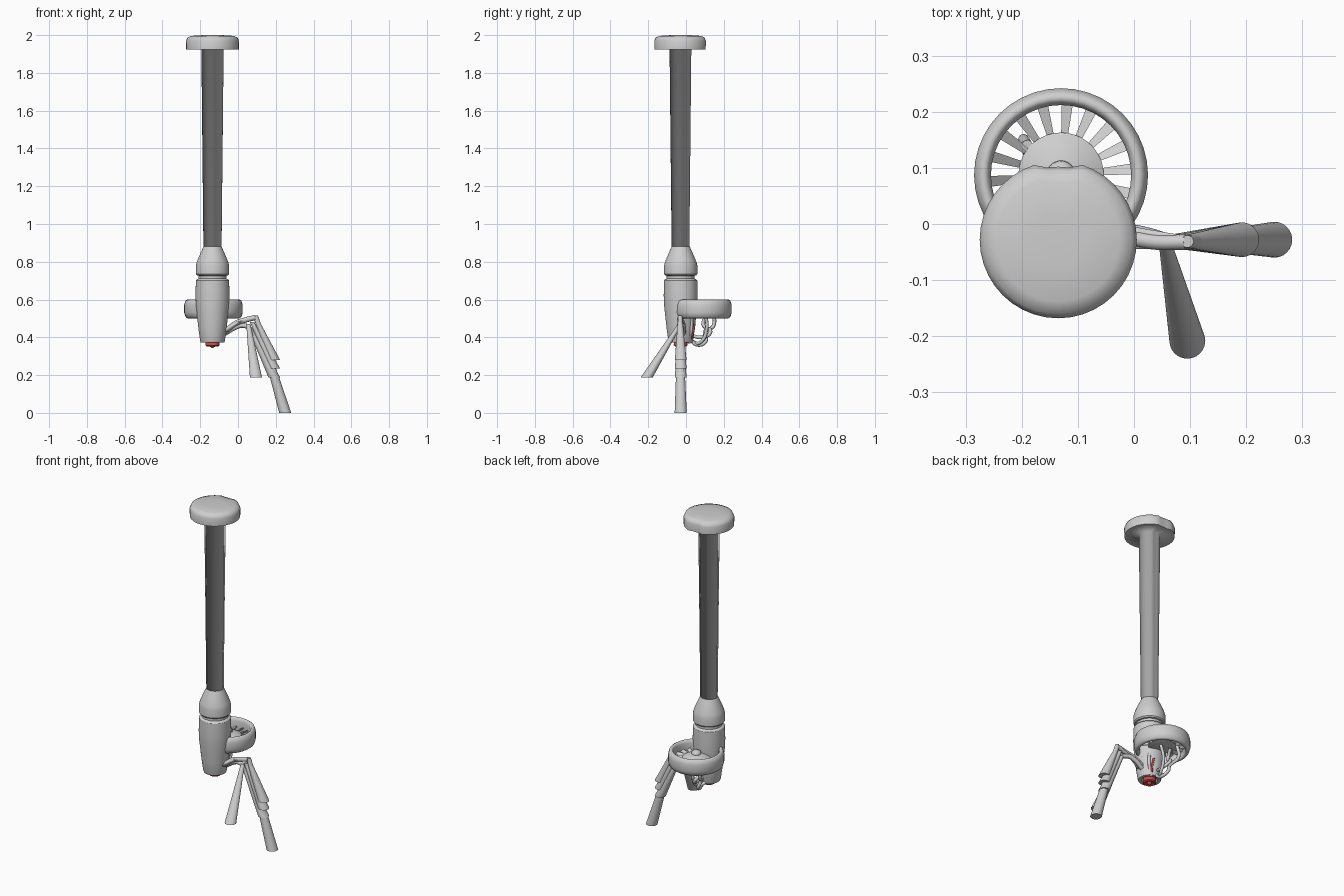
import bpy, bmesh
from math import pi, sin, cos
from mathutils import Vector

old = bpy.data.objects.get("Cube")
if old:
    bpy.data.objects.remove(old)


def material(name, rgb):
    m = bpy.data.materials.new(name)
    m.use_nodes = True
    m.diffuse_color = (*rgb, 1)
    m.node_tree.nodes["Principled BSDF"].inputs["Base Color"].default_value = (*rgb, 1)
    return m


GREY = material("light grey", (0.62, 0.62, 0.62))
RED = material("signal red", (0.6, 0.07, 0.07))
AXIS = (-0.135, -0.028)
WHEEL = (-0.13, 0.087)


def finish(bm, name, mat):
    bmesh.ops.recalc_face_normals(bm, faces=bm.faces)
    for f in bm.faces:
        f.smooth = True
    mesh = bpy.data.meshes.new(name)
    bm.to_mesh(mesh)
    bm.free()
    mesh.materials.append(mat)
    ob = bpy.data.objects.new(name, mesh)
    bpy.context.collection.objects.link(ob)
    return ob


def loft(name, rings, mat=GREY, sharp=(), closed=False, segs=40, dent=1.0):
    """Skin horizontal circles (x, y, z, radius); dent pulls in the rear seam."""
    bm = bmesh.new()
    loops = []
    for x, y, z, r in rings:
        loop = []
        for i in range(segs):
            a = 2 * pi * i / segs
            k = r * (dent if sin(a) > 0.98 else 1)
            loop.append(bm.verts.new((x + k * cos(a), y + k * sin(a), z)))
        loops.append(loop)
    pairs = list(zip(loops, loops[1:]))
    if closed:
        pairs.append((loops[-1], loops[0]))
    for a, b in pairs:
        for i in range(segs):
            j = (i + 1) % segs
            bm.faces.new((a[i], a[j], b[j], b[i]))
    if not closed:
        bm.faces.new(loops[0])
        bm.faces.new(loops[-1])
    for n in sharp:
        ring = set(loops[n])
        for e in bm.edges:
            if e.verts[0] in ring and e.verts[1] in ring:
                e.smooth = False
    return finish(bm, name, mat)


def lathe(name, centre, profile, **kw):
    return loft(name, [(*centre, z, r) for r, z in profile], **kw)


def pipe(name, points, radius, mat=GREY):
    """Smooth tube through points (x, y, z)."""
    cu = bpy.data.curves.new(name, "CURVE")
    cu.dimensions = "3D"
    cu.bevel_depth = radius
    cu.bevel_resolution = 2
    cu.resolution_u = 6
    cu.use_fill_caps = True
    sp = cu.splines.new("BEZIER")
    sp.bezier_points.add(len(points) - 1)
    for bp, p in zip(sp.bezier_points, points):
        bp.co = p
        bp.handle_left_type = bp.handle_right_type = "AUTO"
    cu.materials.append(mat)
    ob = bpy.data.objects.new(name, cu)
    bpy.context.collection.objects.link(ob)
    return ob


# Mast with its round cap, softly blended where they meet
lathe("mast_and_cap", AXIS, [
    (0.048, 0.87), (0.059, 1.925), (0.139, 1.925), (0.14, 1.97),
    (0.132, 1.988), (0.11, 1.996), (0.05, 2.0)], sharp=(2,), dent=0.93)

# Shoulder cone between mast and body
lathe("shoulder", AXIS, [
    (0.048, 0.88), (0.062, 0.85), (0.083, 0.80), (0.088, 0.78),
    (0.088, 0.735), (0.082, 0.728), (0.07, 0.725)], sharp=(0, 4, 5))
lathe("neck_ring", AXIS, [(0.074, 0.74), (0.074, 0.69)], sharp=(0, 1))

# Tapered main body
lathe("body", AXIS, [
    (0.07, 0.712), (0.084, 0.706), (0.088, 0.70), (0.09, 0.62), (0.087, 0.56),
    (0.075, 0.45), (0.066, 0.385), (0.062, 0.373), (0.045, 0.373), (0.04, 0.39)],
    sharp=(2, 7, 8))

# Red nozzle under the body
lathe("nozzle", AXIS, [(0.036, 0.39), (0.037, 0.358), (0.03, 0.352),
                       (0.02, 0.358)], mat=RED, sharp=(1, 2))
lathe("nozzle_tip", AXIS, [(0.016, 0.37), (0.012, 0.35), (0.004, 0.343)], mat=RED)

# Rear wheel: rim, hub and spokes
lathe("wheel_rim", WHEEL, [
    (0.125, 0.58), (0.13, 0.595), (0.138, 0.60), (0.148, 0.594), (0.155, 0.572),
    (0.155, 0.53), (0.148, 0.508), (0.136, 0.50), (0.128, 0.506), (0.125, 0.52)],
    closed=True)
lathe("wheel_hub", WHEEL, [
    (0.06, 0.53), (0.076, 0.535), (0.076, 0.552), (0.05, 0.566), (0.026, 0.572),
    (0.025, 0.584), (0.014, 0.592)], sharp=(1, 2, 4))

bm = bmesh.new()
COUNT = 18
for i in range(COUNT):
    a = 2 * pi * (i + 0.25) / COUNT
    out, side = Vector((cos(a), sin(a), 0)), Vector((-sin(a), cos(a), 0))
    ring = []
    for r, w in ((0.07, 0.006), (0.13, 0.01)):
        for s, z in ((-1, 0.552), (1, 0.542), (1, 0.534), (-1, 0.544)):
            ring.append(bm.verts.new(Vector((*WHEEL, z)) + out * r + side * w * s))
    for j in range(4):
        k = (j + 1) % 4
        bm.faces.new((ring[j], ring[k], ring[k + 4], ring[j + 4]))
    bm.faces.new(ring[:4])
    bm.faces.new(ring[4:])
spokes = finish(bm, "wheel_spokes", GREY)
for f in spokes.data.polygons:
    f.use_smooth = False

# Bent outlet arms on the side of the body
loft("upper_arm", [(-0.075, -0.028, 0.43, 0.028), (-0.05, -0.025, 0.45, 0.024),
                   (0.0, -0.025, 0.48, 0.02), (0.085, -0.032, 0.508, 0.012),
                   (0.1, -0.032, 0.51, 0.008)], segs=16)
pipe("upper_arm_tube", [(-0.07, -0.025, 0.43), (-0.01, -0.025, 0.475),
                        (0.04, -0.032, 0.492), (0.092, -0.032, 0.505)], 0.014)
pipe("lower_arm_tube", [(-0.07, -0.015, 0.42), (-0.02, -0.012, 0.45),
                        (0.02, -0.018, 0.463), (0.06, -0.03, 0.455)], 0.013)

# Flared outlets, each ending in a level cut
OUTLETS = (
    ("long_outlet", (0.095, -0.031, 0.515), (0.25, -0.028, 0.0), 0.032),
    ("top_outlet", (0.092, -0.031, 0.505), (0.192, -0.028, 0.28), 0.031),
    ("middle_outlet", (0.075, -0.031, 0.48), (0.192, -0.028, 0.235), 0.031),
    ("bottom_outlet", (0.06, -0.031, 0.455), (0.192, -0.028, 0.188), 0.031),
    ("front_outlet", (0.055, -0.032, 0.47), (0.095, -0.208, 0.188), 0.032))
for name, top, end, r in OUTLETS:
    loft(name, [(*top, 0.011), (*end, r)], sharp=(0, 1), segs=24)

# Tangled hoses below the wheel
pipe("outer_hose", [(-0.19, 0.14, 0.55), (-0.195, 0.145, 0.46), (-0.175, 0.1, 0.43),
                    (-0.155, 0.105, 0.38), (-0.14, 0.06, 0.36), (-0.135, 0.02, 0.39)], 0.01)
pipe("inner_hose", [(-0.16, 0.12, 0.52), (-0.17, 0.09, 0.47), (-0.15, 0.13, 0.43),
                    (-0.13, 0.08, 0.40), (-0.14, 0.03, 0.41)], 0.01)
pipe("side_hose", [(-0.11, 0.1, 0.53), (-0.12, 0.11, 0.45), (-0.13, 0.07, 0.37),
                   (-0.15, 0.03, 0.38)], 0.009)
pipe("body_hose", [(-0.085, 0.03, 0.5), (-0.085, 0.028, 0.44), (-0.1, 0.02, 0.4),
                   (-0.11, 0.015, 0.37)], 0.009)
pipe("red_hose", [(-0.105, 0.045, 0.47), (-0.1, 0.036, 0.42), (-0.11, 0.022, 0.375)],
     0.006, RED)
